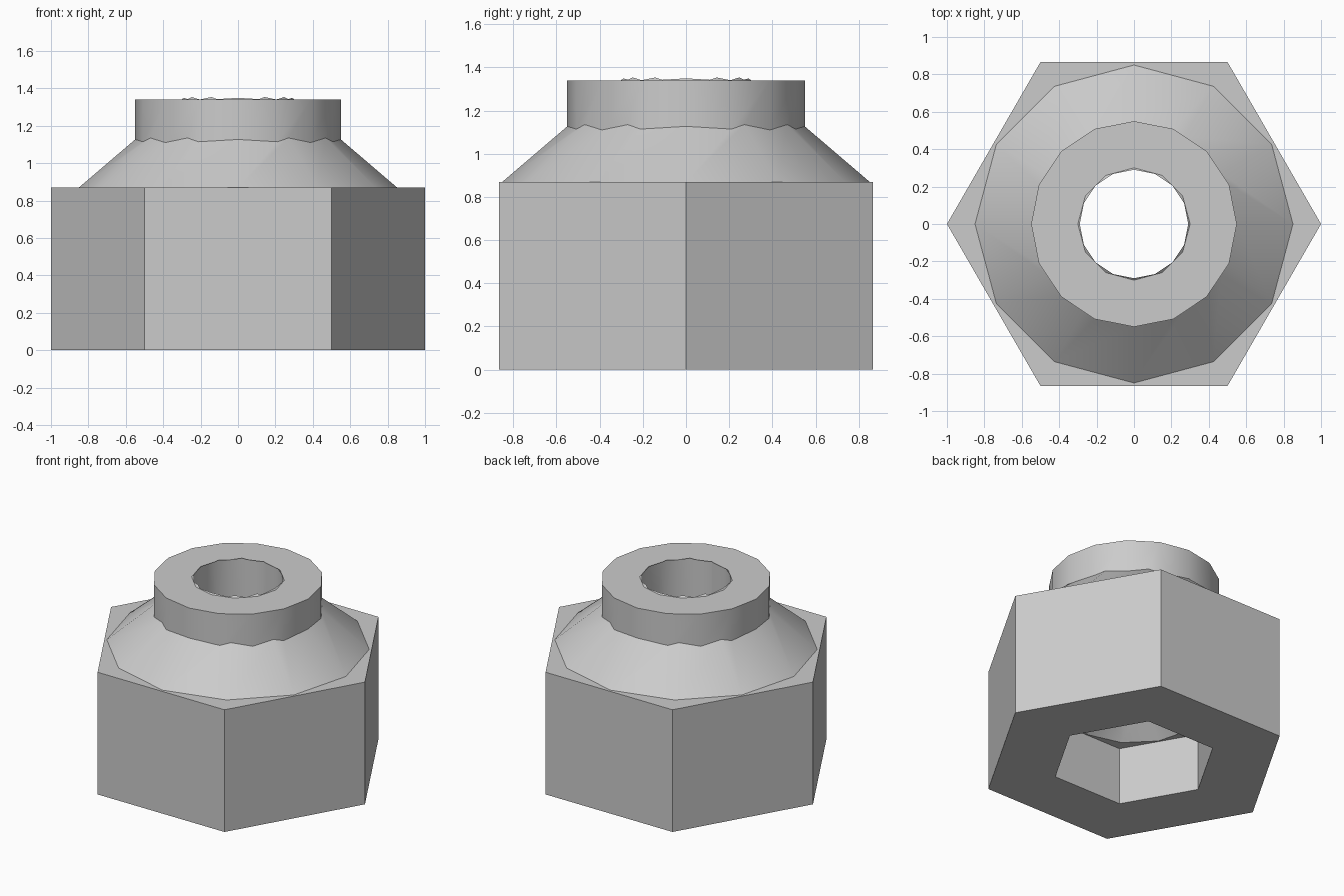
import bpy
import math

old = bpy.data.objects.get("Cube")
if old:
    bpy.data.objects.remove(old, do_unlink=True)

GREY = (0.6, 0.6, 0.6, 1.0)
steel = bpy.data.materials.new("plain_grey")
steel.use_nodes = True
steel.diffuse_color = GREY
steel.node_tree.nodes["Principled BSDF"].inputs["Base Color"].default_value = GREY


def frustum(name, sides, bottom, top, z0, z1):
    """Upright prism or cone with a corner on the +x axis."""
    bpy.ops.mesh.primitive_cone_add(vertices=sides, radius1=bottom, radius2=top,
                                    depth=z1 - z0, location=(0, 0, (z0 + z1) / 2),
                                    rotation=(0, 0, math.pi / 2))
    obj = bpy.context.object
    obj.name = name
    bpy.ops.object.transform_apply(location=True, rotation=True, scale=True)
    obj.data.materials.append(steel)
    return obj


def combine(target, other, operation):
    """Apply an exact boolean and drop the helper object."""
    mod = target.modifiers.new(operation.lower(), 'BOOLEAN')
    mod.object, mod.operation, mod.solver = other, operation, 'EXACT'
    bpy.context.view_layer.objects.active = target
    bpy.ops.object.modifier_apply(modifier=mod.name)
    bpy.data.objects.remove(other, do_unlink=True)


SLOPE = 0.855      # rise of the shoulder per unit of radius
BODY_TOP = 0.87
SOCKET_TOP = 0.41

# Outer form: hexagonal body, sloping shoulder, round collar
body = frustum("hex_body", 6, 1.0, 1.0, 0, BODY_TOP)
shoulder = frustum("shoulder", 12, 0.85, 0, BODY_TOP, BODY_TOP + 0.85 * SLOPE)
collar = frustum("collar", 16, 0.55, 0.55, 1.0, 1.34)
combine(body, shoulder, 'UNION')
combine(body, collar, 'UNION')

# Inner form: hexagonal socket, tapered throat, round bore
socket = frustum("socket_cutter", 6, 0.54, 0.54, -0.2, SOCKET_TOP)
throat = frustum("throat_cutter", 12, 0.46, 0, SOCKET_TOP, SOCKET_TOP + 0.46 * SLOPE)
bore = frustum("bore_cutter", 16, 0.29, 0.29, 0.2, 1.9)
for cutter in (socket, throat, bore):
    combine(body, cutter, 'DIFFERENCE')

# Soft shading on the round parts, crisp hexagon edges
bpy.ops.object.select_all(action='DESELECT')
body.select_set(True)
bpy.context.view_layer.objects.active = body
bpy.ops.object.shade_smooth_by_angle(angle=math.radians(30))
